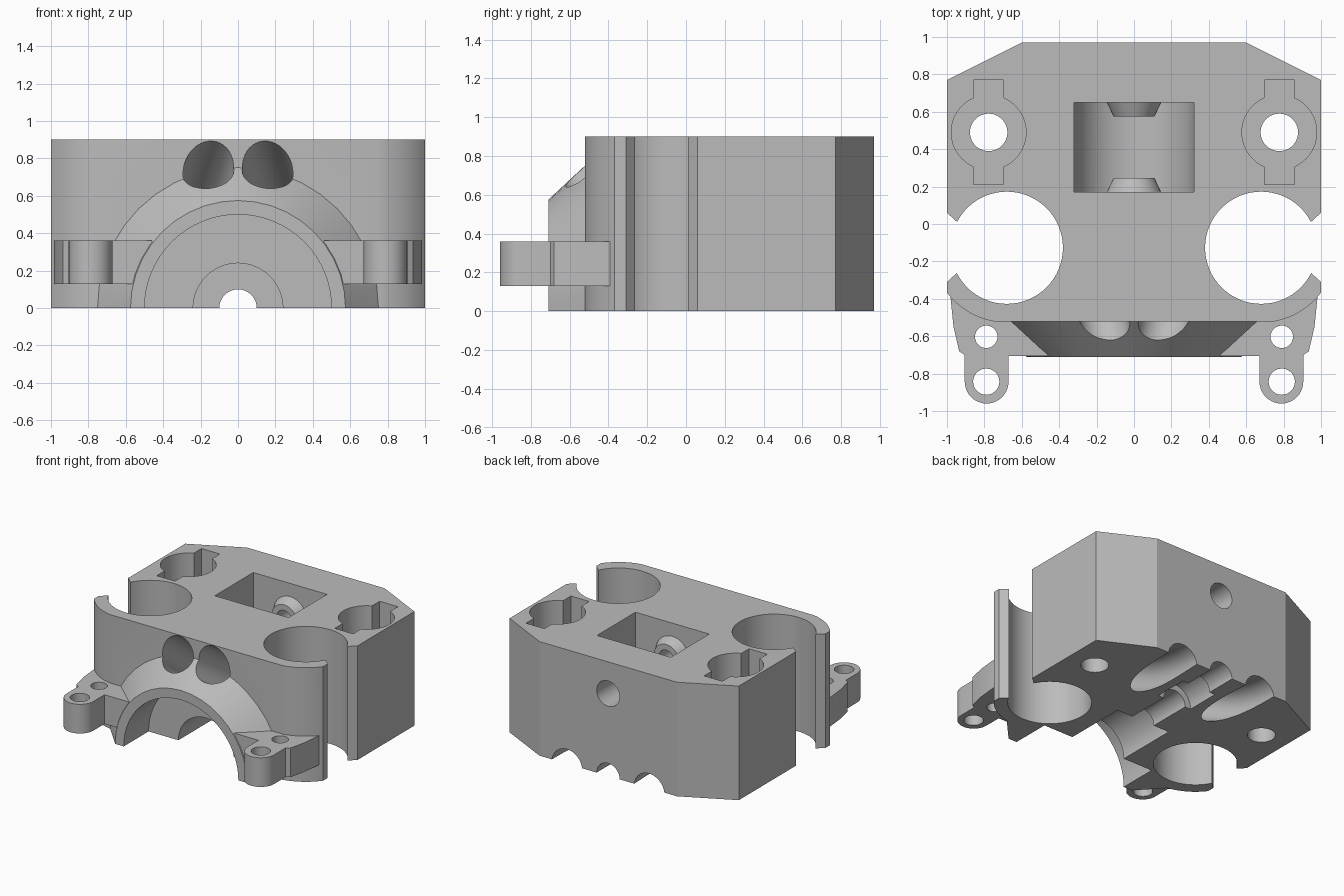
import bpy, bmesh, math
from mathutils import Matrix, Vector

old = bpy.data.objects.get("Cube")
if old:
    bpy.data.objects.remove(old, do_unlink=True)

grey = bpy.data.materials.new("light_grey")
grey.use_nodes = True
colour = (0.5, 0.5, 0.5, 1)
grey.diffuse_color = colour
grey.node_tree.nodes["Principled BSDF"].inputs["Base Color"].default_value = colour


def to_object(bm, name):
    bmesh.ops.recalc_face_normals(bm, faces=bm.faces)
    mesh = bpy.data.meshes.new(name)
    bm.to_mesh(mesh)
    bm.free()
    mesh.materials.append(grey)
    ob = bpy.data.objects.new(name, mesh)
    bpy.context.scene.collection.objects.link(ob)
    return ob


def prism(name, points, z0, z1):
    """Extrude a plan outline upwards."""
    bm = bmesh.new()
    face = bm.faces.new([bm.verts.new((x, y, z0)) for x, y in points])
    ext = bmesh.ops.extrude_face_region(bm, geom=[face])
    verts = [v for v in ext["geom"] if isinstance(v, bmesh.types.BMVert)]
    bmesh.ops.translate(bm, vec=(0, 0, z1 - z0), verts=verts)
    return to_object(bm, name)


def box(name, x0, x1, y0, y1, z0, z1):
    return prism(name, [(x0, y0), (x1, y0), (x1, y1), (x0, y1)], z0, z1)


def round_z(name, x, y, r, z0, z1):
    bm = bmesh.new()
    bmesh.ops.create_cone(bm, cap_ends=True, segments=64, radius1=r, radius2=r, depth=z1 - z0,
                          matrix=Matrix.Translation((x, y, (z0 + z1) / 2)))
    return to_object(bm, name)


def round_y(name, z, r0, r1, y0, y1, segments=64, halve=False):
    bm = bmesh.new()
    place = Matrix.Translation((0, (y0 + y1) / 2, z)) @ Matrix.Rotation(-math.pi / 2, 4, 'X')
    bmesh.ops.create_cone(bm, cap_ends=True, segments=segments, radius1=r0, radius2=r1,
                          depth=y1 - y0, matrix=place)
    if halve:
        geom = bm.verts[:] + bm.edges[:] + bm.faces[:]
        cut = bmesh.ops.bisect_plane(bm, geom=geom, plane_co=(0, 0, 0), plane_no=(0, 0, 1),
                                     clear_inner=True)["geom_cut"]
        bmesh.ops.holes_fill(bm, edges=[e for e in cut if isinstance(e, bmesh.types.BMEdge)])
    return to_object(bm, name)


def tube(name, points, r):
    """Sweep a circle along a smooth path."""
    a, b, c, d = [Vector(p) for p in points]
    steps, sides = 24, 40
    bm = bmesh.new()
    rings = []
    for i in range(steps + 1):
        t = i / steps
        u = 1 - t
        pos = u**3 * a + 3 * u * u * t * b + 3 * u * t * t * c + t**3 * d
        tan = (u * u * (b - a) + 2 * u * t * (c - b) + t * t * (d - c)).normalized()
        side = tan.cross(Vector((0, 0, 1))).normalized()
        up = side.cross(tan)
        angles = [2 * math.pi * k / sides for k in range(sides)]
        rings.append([bm.verts.new(pos + r * (math.cos(w) * side + math.sin(w) * up))
                      for w in angles])
    for p, q in zip(rings, rings[1:]):
        for k in range(sides):
            n = (k + 1) % sides
            bm.faces.new((p[k], p[n], q[n], q[k]))
    bm.faces.new(rings[0])
    bm.faces.new(rings[-1])
    return to_object(bm, name)


def combine(target, tool, operation):
    mod = target.modifiers.new("combine", 'BOOLEAN')
    mod.operation = operation
    mod.solver = 'EXACT'
    mod.object = tool
    bpy.context.view_layer.objects.active = target
    bpy.ops.object.modifier_apply(modifier=mod.name)
    bpy.data.objects.remove(tool, do_unlink=True)


def arc(cx, cy, r, start, end, n):
    return [(cx + r * math.cos(math.radians(start + (end - start) * i / n)),
             cy + r * math.sin(math.radians(start + (end - start) * i / n))) for i in range(n + 1)]


def mirrored(points, s):
    return [(x * s, y) for x, y in points]


# Main block with chamfered back, open side slots and rounded front corners
BX, BY = 0.68, -0.127
half = [(0.6, 0.97), (1, 0.77), (1, 0.06), (0.945, 0.01), (0.8, 0.01), (0.8, -0.26),
        (0.945, -0.26), (1, -0.31)] + arc(BX, BY, 0.4, -37, -79.3, 10)
body = prism("carriage_block", half + mirrored(half[::-1], -1), 0, 0.9)

# Half-cone nose on the front
combine(body, round_y("nose", 0, 0.575, 0.765, -0.71, -0.505, 40, True), 'UNION')

# Front mounting lugs
lug = ([(0.98, -0.33), (0.98, -0.4), (0.965, -0.55), (0.935, -0.68), (0.905, -0.7)]
       + arc(0.788, -0.843, 0.117, 0, -180, 20)
       + [(0.671, -0.705), (0.46, -0.705), (0.5, -0.5), (0.76, -0.48)])
for s in (1, -1):
    combine(body, prism("lug", mirrored(lug, s), 0.13, 0.36), 'UNION')

# Bearing bores, lug holes, keyed corner sockets and sloping channels
for s in (1, -1):
    cutters = [
        round_z("bearing_bore", s * BX, BY, 0.3, -0.1, 1),
        round_z("lug_outer_hole", s * 0.79, -0.843, 0.07, 0.05, 0.5),
        round_z("lug_inner_hole", s * 0.79, -0.603, 0.06, 0.05, 0.5),
        round_z("corner_socket", s * 0.777, 0.49, 0.2, 0.45, 1),
        box("socket_key", s * 0.777 - 0.08, s * 0.777 + 0.08, 0.21, 0.77, 0.45, 1),
        round_z("corner_hole", s * 0.777, 0.49, 0.1, -0.1, 0.6),
        tube("channel", [(s * 0.36, 1.1, -0.03), (s * 0.36, 0.35, 0.01),
                         (s * 0.27, 0.1, 0.36), (s * 0.11, -0.78, 0.9)], 0.133),
    ]
    for cutter in cutters:
        combine(body, cutter, 'DIFFERENCE')

# Stepped bore along the bottom
for r, y0, y1 in ((0.5, -0.9, -0.4), (0.24, -0.5, 0.1), (0.15, 0.45, 0.72), (0.1, 0, 1.1)):
    combine(body, round_y("bore", 0, r, r, y0, y1), 'DIFFERENCE')

# Round-bottomed roller pocket with conical spacers and a pin hole
combine(body, round_y("pocket_floor", 0.65, 0.322, 0.322, 0.17, 0.65), 'DIFFERENCE')
combine(body, box("pocket_opening", -0.322, 0.322, 0.17, 0.65, 0.65, 1), 'DIFFERENCE')
combine(body, round_y("front_spacer", 0.65, 0.15, 0.11, 0.16, 0.245), 'UNION')
combine(body, round_y("back_spacer", 0.65, 0.11, 0.15, 0.575, 0.66), 'UNION')
combine(body, round_y("pin_hole", 0.65, 0.065, 0.065, 0.02, 0.8), 'DIFFERENCE')
combine(body, round_y("pin_entry", 0.65, 0.1, 0.1, 0.74, 1.1), 'DIFFERENCE')

# Smooth curved walls, keep the edges sharp
for other in bpy.context.selected_objects:
    other.select_set(False)
body.select_set(True)
bpy.context.view_layer.objects.active = body
bpy.ops.object.shade_smooth_by_angle(angle=math.radians(25))
